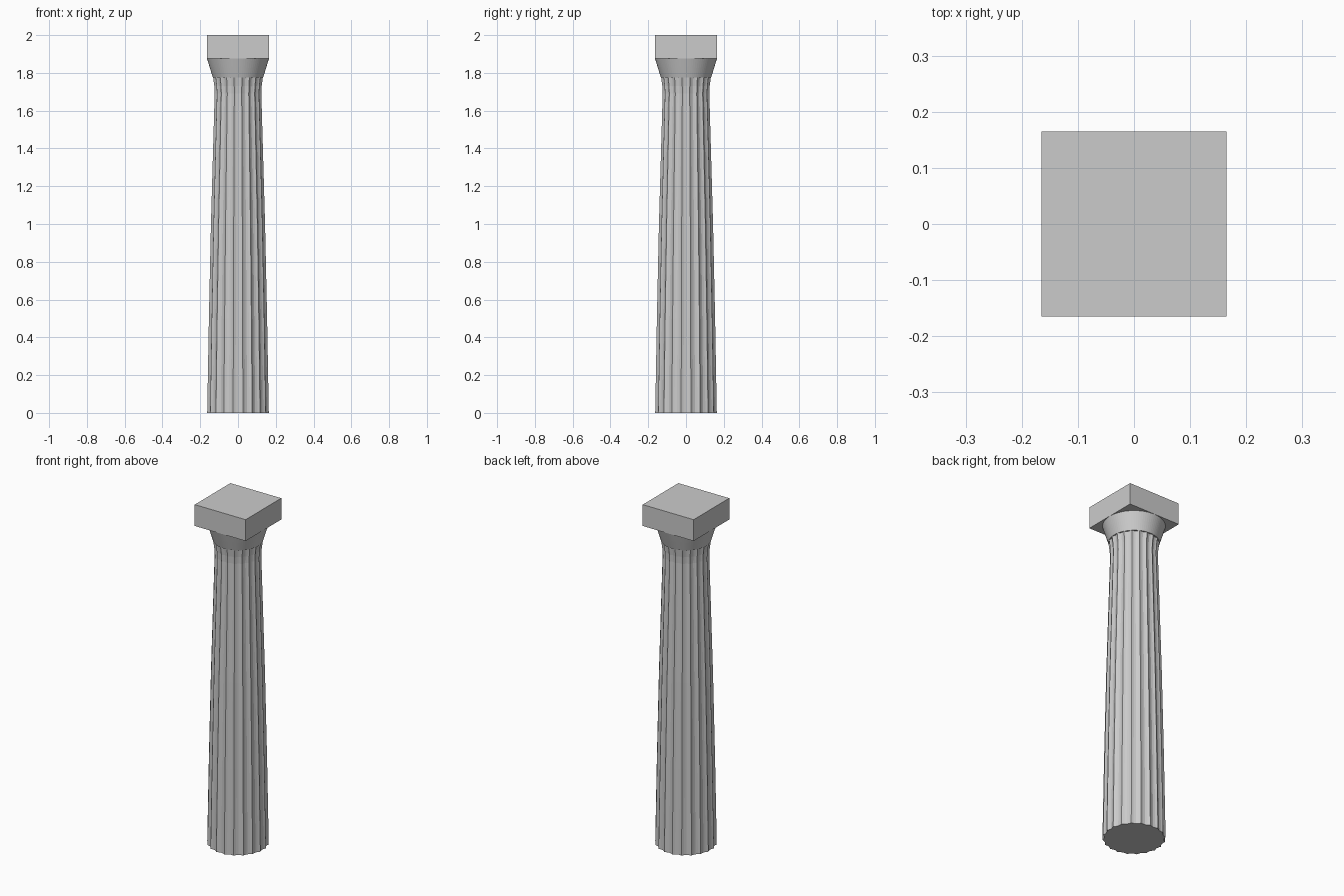
import bpy, bmesh
from math import sin, cos, pi

if "Cube" in bpy.data.objects:
    bpy.data.objects.remove(bpy.data.objects["Cube"])

FLUTES, STEPS = 20, 4


def loft(name, rings):
    """Skin a stack of equal-length rings and cap both ends."""
    bm = bmesh.new()
    loops = [[bm.verts.new(p) for p in ring] for ring in rings]
    n = len(loops[0])
    for a, b in zip(loops, loops[1:]):
        for i in range(n):
            j = (i + 1) % n
            bm.faces.new((a[i], a[j], b[j], b[i]))
    bm.faces.new(loops[0][::-1])
    bm.faces.new(loops[-1])
    mesh = bpy.data.meshes.new(name)
    bm.to_mesh(mesh)
    bm.free()
    obj = bpy.data.objects.new(name, mesh)
    bpy.context.collection.objects.link(obj)
    return obj


def ring(r, z, depth=0.0):
    """Circle with scooped flutes meeting at sharp ridges."""
    pts = []
    for i in range(FLUTES * STEPS):
        a = 2 * pi * (i / STEPS + 0.5) / FLUTES
        rr = r * (1 - depth * sin(pi * (i % STEPS) / STEPS))
        pts.append((rr * cos(a), rr * sin(a), z))
    return pts


# Fluted shaft, tapering upward with a slight flare at the neck
shaft = [(0.165, 0), (0.156, 0.5), (0.145, 1.0), (0.132, 1.45),
         (0.125, 1.69), (0.127, 1.73), (0.133, 1.775)]
loft("fluted_shaft", [ring(r, z, 0.06) for r, z in shaft])

# Flaring round cushion under the slab
cushion = [(0.133, 1.775), (0.15, 1.83), (0.164, 1.876)]
loft("capital_cushion", [ring(r, z) for r, z in cushion])

# Square top slab
bpy.ops.mesh.primitive_cube_add(size=1, location=(0, 0, 1.9375))
slab = bpy.context.object
slab.name = "top_slab"
slab.scale = (0.33, 0.33, 0.125)
